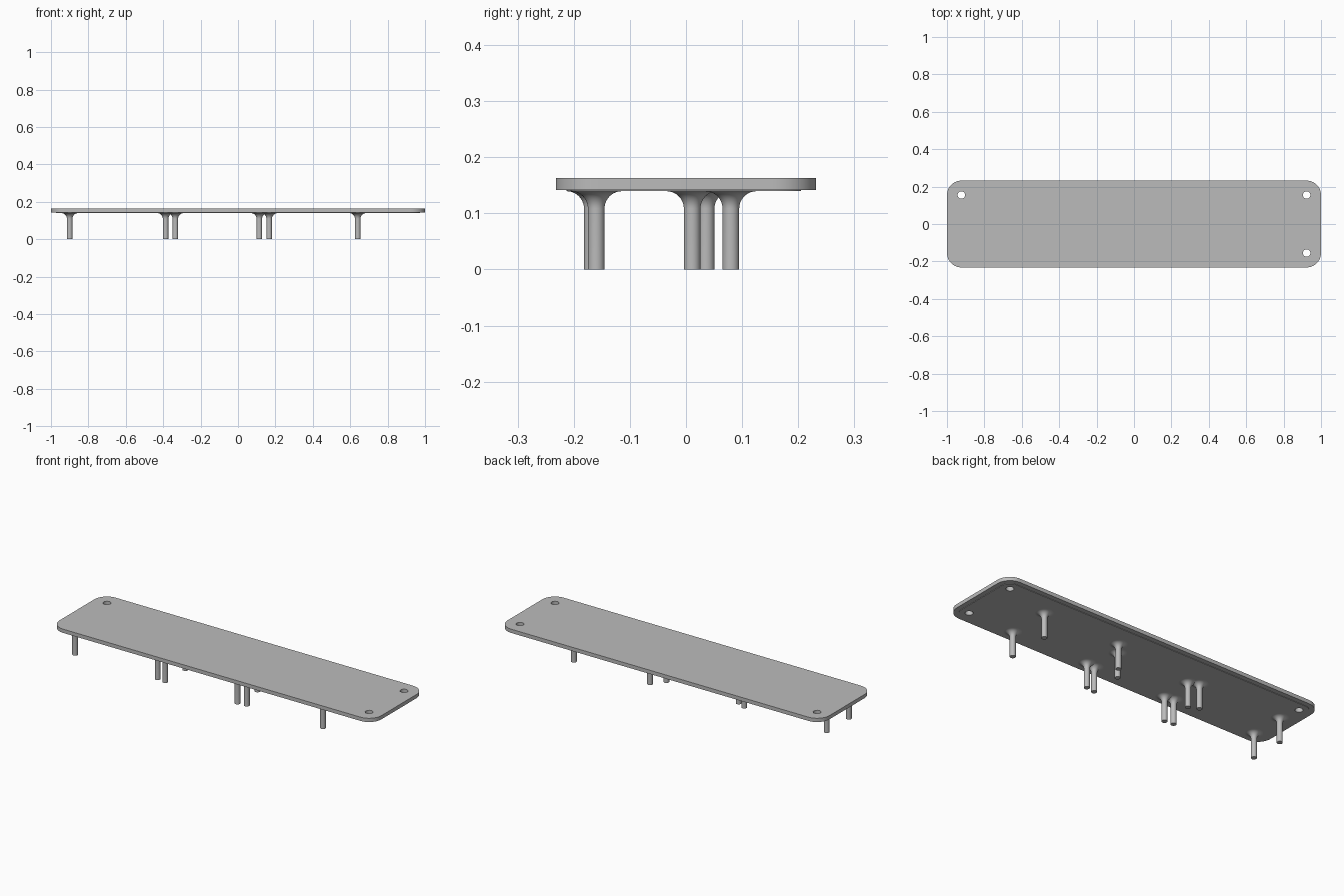
import bpy
import bmesh
from math import cos, sin, pi
from mathutils import Vector

cube = bpy.data.objects.get("Cube")
if cube:
    bpy.data.objects.remove(cube)

grey = bpy.data.materials.new("plain grey")
grey.use_nodes = True
colour = (0.5, 0.5, 0.5, 1)
grey.diffuse_color = colour
grey.node_tree.nodes["Principled BSDF"].inputs["Base Color"].default_value = colour

HALF_X, HALF_Y, CORNER = 1.0, 0.232, 0.077
HOLES = [(-1, 1), (1, 1), (1, -1)]      # corner signs; one corner stays solid


def add_mesh(name, bm):
    mesh = bpy.data.meshes.new(name)
    bmesh.ops.remove_doubles(bm, verts=bm.verts, dist=1e-5)
    bmesh.ops.recalc_face_normals(bm, faces=bm.faces)
    bm.to_mesh(mesh)
    bm.free()
    mesh.materials.append(grey)
    obj = bpy.data.objects.new(name, mesh)
    bpy.context.collection.objects.link(obj)
    bpy.ops.object.select_all(action="DESELECT")
    obj.select_set(True)
    bpy.context.view_layer.objects.active = obj
    bpy.ops.object.shade_smooth_by_angle(angle=pi / 6)
    return obj


def arc(cx, cy, r, start, sweep, steps):
    return [(cx + r * cos(start + sweep * i / steps),
             cy + r * sin(start + sweep * i / steps)) for i in range(steps + 1)]


def slab(name, inset, z0, z1):
    """Rounded rectangle with the mounting holes, extruded from z0 to z1."""
    cx, cy = HALF_X - CORNER, HALF_Y - CORNER
    outline = []
    for k, (sx, sy) in enumerate([(1, 1), (-1, 1), (-1, -1), (1, -1)]):
        outline += arc(sx * cx, sy * cy, CORNER - inset, k * pi / 2, pi / 2, 12)
    loops = [outline]
    for sx, sy in HOLES:
        loops.append(arc(sx * cx, sy * cy, 0.02, 0, 2 * pi, 32)[:-1])

    curve = bpy.data.curves.new(name, "CURVE")
    curve.dimensions = "2D"
    curve.fill_mode = "BOTH"
    curve.extrude = (z1 - z0) / 2
    for loop in loops:
        spline = curve.splines.new("POLY")
        spline.points.add(len(loop) - 1)
        for point, (x, y) in zip(spline.points, loop):
            point.co = (x, y, 0, 1)
        spline.use_cyclic_u = True
    helper = bpy.data.objects.new(name, curve)
    mesh = bpy.data.meshes.new_from_object(helper)
    bm = bmesh.new()
    bm.from_mesh(mesh)
    bmesh.ops.translate(bm, verts=bm.verts, vec=(0, 0, (z0 + z1) / 2))
    bpy.data.objects.remove(helper)
    bpy.data.curves.remove(curve)
    bpy.data.meshes.remove(mesh)
    return add_mesh(name, bm)


def post(name, x, y, r=0.0148, flare=0.031, top=0.1395):
    """Round post that flares into the plate with a quarter-circle fillet."""
    profile = [(0, 0), (r, 0)]
    profile += arc(r + flare, top - flare, flare, pi, -pi / 2, 10)
    profile += [(r + flare, top + 0.002), (0, top + 0.002)]
    bm = bmesh.new()
    verts = [bm.verts.new((px, 0, pz)) for px, pz in profile]
    edges = [bm.edges.new(pair) for pair in zip(verts, verts[1:])]
    bmesh.ops.spin(bm, geom=verts + edges, cent=(0, 0, 0), axis=(0, 0, 1),
                   angle=2 * pi, steps=32)
    obj = add_mesh(name, bm)
    obj.location = Vector((x, y, 0))


# Main plate and the shallow raised panel beneath it
slab("plate", 0, 0.142, 0.163)
slab("underside_panel", 0.027, 0.1395, 0.1425)

# Three rectangular groups of four standoff posts: (x0, x1, y0, y1)
groups = {
    "right": (-0.90, -0.387, -0.16, 0.036),
    "middle": (-0.335, 0.114, -0.167, 0.011),
    "left": (0.167, 0.64, -0.16, 0.08),
}
for side, (x0, x1, y0, y1) in groups.items():
    for row, y in (("front", y0), ("back", y1)):
        for end, x in (("outer", x0), ("inner", x1)):
            post(f"{side}_{row}_{end}_post", x, y)
